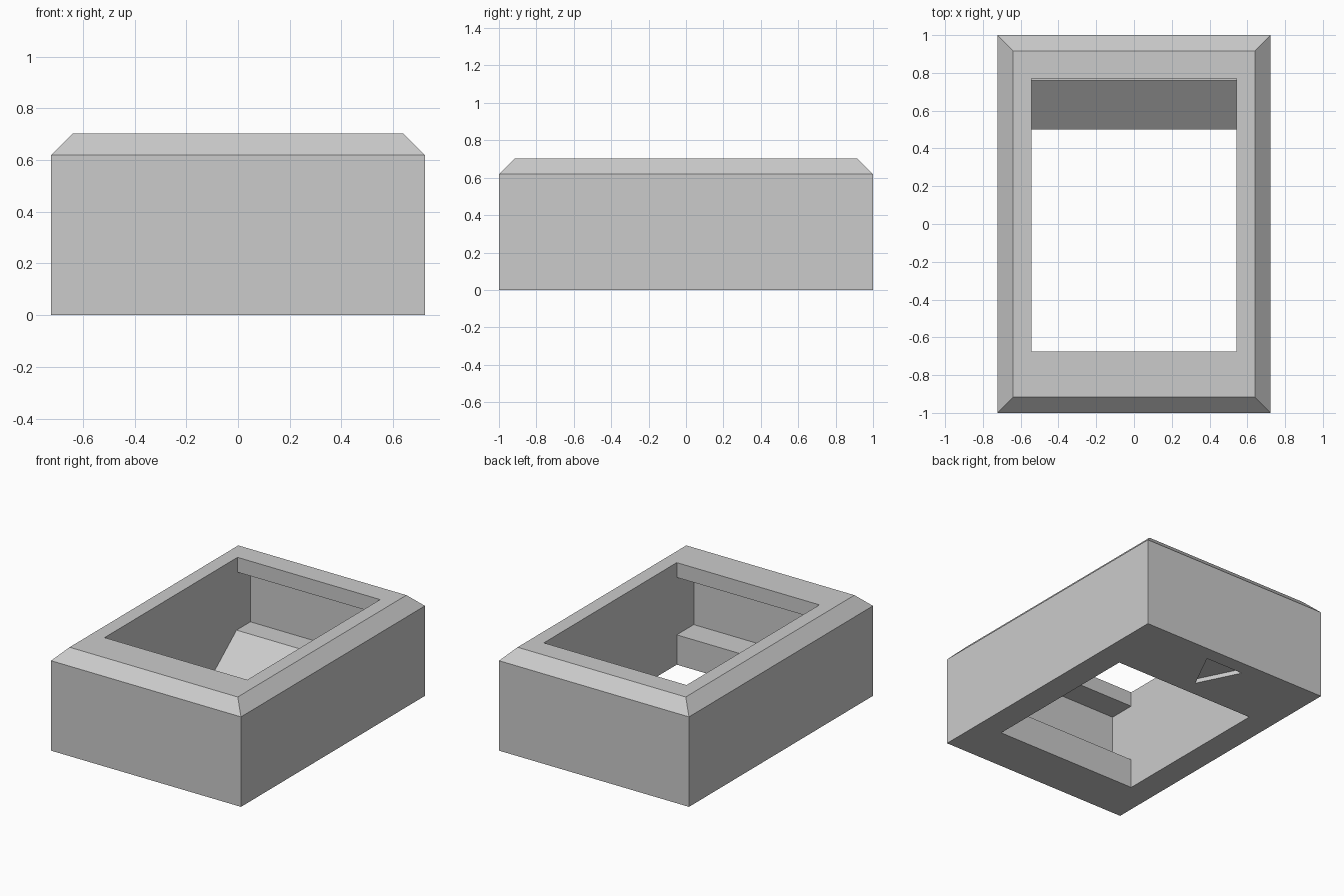
import bpy, bmesh
from mathutils import Vector

if "Cube" in bpy.data.objects:
    bpy.data.objects.remove(bpy.data.objects["Cube"])

W, L, H, C = 0.723, 1.0, 0.702, 0.083   # half width, half length, height, chamfer


def make_object(name, bm):
    bmesh.ops.recalc_face_normals(bm, faces=bm.faces)
    mesh = bpy.data.meshes.new(name)
    bm.to_mesh(mesh)
    bm.free()
    obj = bpy.data.objects.new(name, mesh)
    bpy.context.collection.objects.link(obj)
    return obj


def prism(name, points, direction):
    """Extrude a closed outline along a direction."""
    bm = bmesh.new()
    face = bm.faces.new([bm.verts.new(p) for p in points])
    ext = bmesh.ops.extrude_face_region(bm, geom=[face], use_keep_orig=True)
    verts = [g for g in ext["geom"] if isinstance(g, bmesh.types.BMVert)]
    bmesh.ops.translate(bm, verts=verts, vec=Vector(direction))
    return make_object(name, bm)


# Housing: a block with its four top edges chamfered
bm = bmesh.new()
bmesh.ops.create_cube(bm, size=1)
for v in bm.verts:
    v.co = (v.co.x * 2 * W, v.co.y * 2 * L, (v.co.z + 0.5) * (H - C))
top = max(bm.faces, key=lambda f: f.calc_center_median().z)
top = bmesh.ops.extrude_discrete_faces(bm, faces=[top])["faces"][0]
for v in top.verts:
    v.co.x *= (W - C) / W
    v.co.y *= (L - C) / L
    v.co.z = H
bmesh.ops.remove_doubles(bm, verts=bm.verts, dist=1e-5)
housing = make_object("housing", bm)

# Cavity side profile (y, z): open top and bottom, lips, shelves and back ramp
profile = [(-0.675, -0.1), (0.50, -0.1), (0.50, 0), (0.76, 0.205), (0.91, 0.205),
           (0.91, 0.60), (0.77, 0.60), (0.77, 0.9), (-0.675, 0.9),
           (-0.675, 0.60), (-0.86, 0.60), (-0.86, 0.205), (-0.675, 0.205)]
cavity = prism("cavity_cutter", [(-0.543, y, z) for y, z in profile], (1.086, 0, 0))

# Shallow triangular recess on the underside
arrow = prism("triangle_recess_cutter",
              [(-0.145, 0.90, -0.1), (0.145, 0.90, -0.1), (0, 0.61, -0.1)], (0, 0, 0.13))

# Cut the housing and discard the cutters
bpy.context.view_layer.objects.active = housing
for cutter in (cavity, arrow):
    cutter.hide_render = True
    mod = housing.modifiers.new(cutter.name, "BOOLEAN")
    mod.operation, mod.solver, mod.object = "DIFFERENCE", "EXACT", cutter
    bpy.ops.object.modifier_apply(modifier=mod.name)
    bpy.data.objects.remove(cutter)

# Single grey finish
grey = bpy.data.materials.new("grey")
grey.diffuse_color = (0.6, 0.6, 0.6, 1)
grey.use_nodes = True
grey.node_tree.nodes["Principled BSDF"].inputs["Base Color"].default_value = grey.diffuse_color
housing.data.materials.clear()
housing.data.materials.append(grey)
